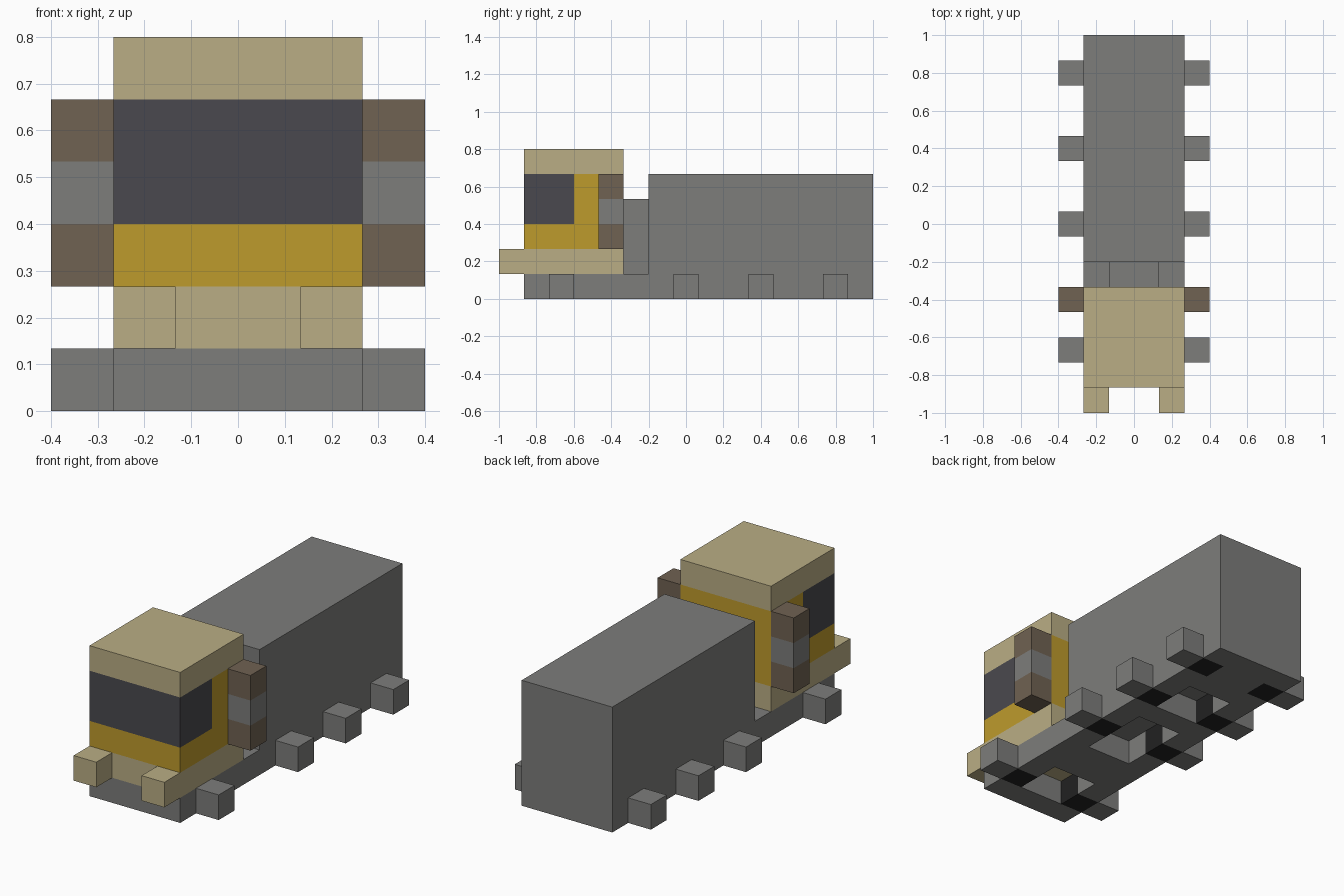
import bpy
import bmesh

cube = bpy.data.objects.get("Cube")
if cube:
    bpy.data.objects.remove(cube, do_unlink=True)

U = 2 / 15  # one block


def material(name, rgb):
    lin = [((c / 255 + 0.055) / 1.055) ** 2.4 for c in rgb] + [1]
    m = bpy.data.materials.new(name)
    m.use_nodes = True
    m.diffuse_color = lin
    m.node_tree.nodes["Principled BSDF"].inputs["Base Color"].default_value = lin
    return m


grey = material("grey", (125, 125, 123))
tan = material("tan", (186, 174, 133))
gold = material("gold", (190, 155, 44))
glass = material("dark glass", (74, 73, 78))
brown = material("brown", (112, 98, 82))
black = material("black", (34, 34, 34))


def block(name, mat, x, y, z):
    """Box between (low, high) block counts; y counts from the front end."""
    spans = [[v * U for v in x], [v * U - 1 for v in y], [v * U for v in z]]
    bm = bmesh.new()
    bmesh.ops.create_cube(bm, size=1)
    for v in bm.verts:
        v.co = [s[1] if c > 0 else s[0] for c, s in zip(v.co, spans)]
    mesh = bpy.data.meshes.new(name)
    bm.to_mesh(mesh)
    bm.free()
    mesh.materials.append(mat)
    obj = bpy.data.objects.new(name, mesh)
    bpy.context.collection.objects.link(obj)


def pair(name, mat, x, y, z):
    """Matching boxes on both sides."""
    block("left_" + name, mat, x, y, z)
    block("right_" + name, mat, (-x[1], -x[0]), y, z)


# Chassis: side rails broken by the axles, joined by cross members
axles = (2, 7, 10, 13)
for start, end in zip((1,) + tuple(a + 1 for a in axles), axles + (15,)):
    pair("chassis_rail", grey, (1, 2), (start, end), (0, 1))
for span in ((1, 2), (4, 6), (9, 10), (12, 15)):
    block("cross_member", grey, (-1, 1), span, (0, 1))

# Wheels: black tyre inside, grey hub outside
for a in axles:
    pair("tyre", black, (1, 2), (a, a + 1), (0, 1))
    pair("hub", grey, (2, 3), (a, a + 1), (0, 1))

# Trailer and the coupling post in front of it
block("trailer", grey, (-2, 2), (6, 15), (1, 5))
block("coupling_post", grey, (-1, 1), (5, 6), (1, 4))

# Cab
block("cab_base", tan, (-2, 2), (1, 5), (1, 2))
pair("bumper", tan, (1, 2), (0, 1), (1, 2))
block("cab_lower", gold, (-2, 2), (1, 5), (2, 3))
block("cab_windows", glass, (-2, 2), (1, 3), (3, 5))
block("cab_rear", gold, (-2, 2), (3, 5), (3, 5))
block("cab_roof", tan, (-2, 2), (1, 5), (5, 6))

# Exhaust stacks beside the cab
for z, mat in ((2, brown), (3, grey), (4, brown)):
    pair("exhaust", mat, (2, 3), (4, 5), (z, z + 1))
